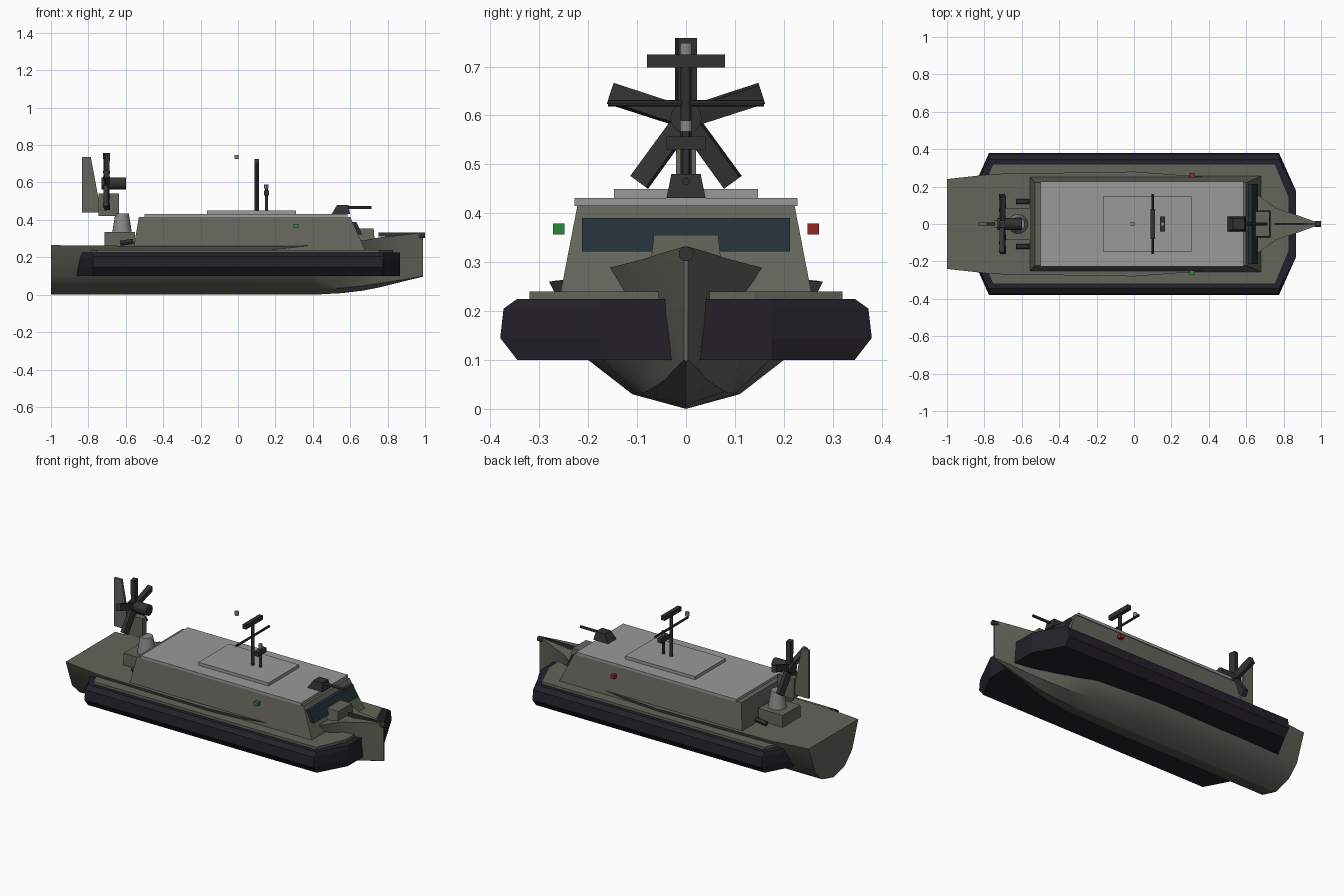
import bpy, math
from mathutils import Matrix, Vector

if "Cube" in bpy.data.objects:
    bpy.data.objects.remove(bpy.data.objects["Cube"])


def mat(name, r, g, b):
    m = bpy.data.materials.new(name)
    m.diffuse_color = (r, g, b, 1)
    m.use_nodes = True
    m.node_tree.nodes["Principled BSDF"].inputs["Base Color"].default_value = m.diffuse_color
    return m


OLIVE = mat("olive", .125, .13, .105)
DARK = mat("rubber", .017, .015, .022)
METAL = mat("dark_metal", .03, .033, .032)
GLASS = mat("glass", .018, .03, .04)
ROOF = mat("roof_grey", .32, .32, .32)
LAMP = mat("lamp_grey", .25, .25, .24)
RED = mat("port_red", .3, .02, .02)
GREEN = mat("starboard_green", .02, .25, .05)


def mesh(name, verts, faces, m):
    me = bpy.data.meshes.new(name)
    me.from_pydata([tuple(v) for v in verts], [], faces)
    me.materials.append(m)
    ob = bpy.data.objects.new(name, me)
    bpy.context.collection.objects.link(ob)
    return ob


def loft(name, rings, m):
    """Skin a list of equal-length closed rings and cap both ends."""
    n = len(rings[0])
    faces = [(i * n + j, i * n + (j + 1) % n, (i + 1) * n + (j + 1) % n, (i + 1) * n + j)
             for i in range(len(rings) - 1) for j in range(n)]
    last = (len(rings) - 1) * n
    faces += [tuple(range(n))[::-1], tuple(range(last, last + n))]
    return mesh(name, [v for r in rings for v in r], faces, m)


def rect(x0, x1, y, z):
    return [(x0, -y, z), (x1, -y, z), (x1, y, z), (x0, y, z)]


def octagon(x, xin, y, yin, z):
    return [(-xin, -y, z), (xin, -y, z), (x, -yin, z), (x, yin, z),
            (xin, y, z), (-xin, y, z), (-x, yin, z), (-x, -yin, z)]


def box(name, x0, x1, y, z0, z1, m, yc=0):
    ob = loft(name, [rect(x0, x1, y, z0), rect(x0, x1, y, z1)], m)
    ob.location.y = yc
    return ob


def tube(name, a, b, r0, r1, m, n=16):
    """Cylinder or cone from point a to point b."""
    a, b = Vector(a), Vector(b)
    q = (b - a).to_track_quat('Z', 'Y')
    ring = lambda p, r: [p + q @ Vector((r * math.cos(2 * math.pi * k / n),
                                         r * math.sin(2 * math.pi * k / n), 0)) for k in range(n)]
    return smooth(loft(name, [ring(a, r0), ring(b, r1)], m))


def smooth(ob):
    bpy.ops.object.select_all(action='DESELECT')
    ob.select_set(True)
    bpy.context.view_layer.objects.active = ob
    bpy.ops.object.shade_smooth_by_angle(angle=math.radians(30))
    return ob


# Hull: x, deck half-width, deck z, bilge y, bilge z, chine y, chine z, keel z
stations = [(-1, .24, .265, .18, .10, .11, .03, 0), (-.75, .268, .262, .19, .10, .11, .03, 0),
            (0, .28, .26, .20, .10, .11, .03, 0), (.4, .25, .262, .17, .10, .10, .03, 0),
            (.55, .20, .275, .12, .11, .08, .035, .008), (.67, .15, .29, .085, .13, .06, .048, .022),
            (.76, .085, .307, .055, .15, .04, .062, .04), (.88, .045, .32, .035, .17, .025, .08, .07),
            (.99, .004, .332, .004, .20, .004, .10, .097)]
hull = []
for x, yd, zd, yb, zb, yc, zc, zk in stations:
    half = [(yc, zc), (yb, zb), (yd, zd)]
    hull.append([(x, 0, zk)] + [(x, y, z) for y, z in half] + [(x, -y, z) for y, z in half[::-1]])
smooth(loft("hull", hull, OLIVE))
tube("bow_roller", (.965, 0, .317), (1, 0, .317), .015, .015, METAL)
box("bow_rail", .75, .98, .006, .31, .332, METAL)

# Rubber skirt and side deck
loft("skirt", [octagon(.867, .775, .38 + d, .175, z)
               for z, d in ((.10, -.035), (.145, 0), (.205, -.007), (.225, -.035))], DARK)
loft("side_deck", [octagon(.83, .755, .32, .14, z) for z in (.20, .24)], OLIVE)

# Cabin and roof
loft("cabin", [rect(-.56, .68, .256, .24), rect(-.53, .60, .222, .416)], OLIVE)
box("roof", -.50, .585, .228, .415, .431, ROOF)
box("roof_hatch", -.165, .31, .147, .43, .45, ROOF)
loft("windshield", [rect(.61, .664, .213, .322), rect(.59, .632, .213, .39)], GLASS)
loft("bow_locker", [rect(.60, .735, .078, .24), rect(.60, .725, .066, .355)], OLIVE)

# Roof gun
loft("gun_mount", [rect(.50, .60, .04, .431), rect(.53, .59, .03, .48)], METAL)
tube("gun_barrel", (.57, 0, .465), (.715, 0, .465), .008, .008, METAL, 12)

# Mast with scanner bar, cross arm and second pole
tube("mast", (.1, 0, .45), (.1, 0, .71), .011, .011, METAL, 12)
box("scanner_bar", .088, .112, .08, .698, .725, METAL)
tube("cross_arm", (.1, -.16, .625), (.1, .16, .625), .007, .007, METAL, 8)
tube("sensor_pole", (.152, 0, .45), (.152, 0, .57), .008, .008, METAL, 12)
box("sensor_box", .138, .166, .04, .53, .557, METAL)
tube("pole_lamp", (.152, 0, .567), (.152, 0, .59), .012, .012, LAMP, 12)
tube("top_lamp", (-.008, 0, .725), (-.008, 0, .748), .012, .012, LAMP, 12)
for name, y, m in (("port_light", .26, RED), ("starboard_light", -.26, GREEN)):
    box(name, .297, .323, .012, .357, .379, m, y)

# Stern drive: base, pedestal, pylon, rudder
box("engine_base", -.715, -.55, .085, .25, .335, OLIVE)
tube("pedestal", (-.62, 0, .335), (-.62, 0, .435), .052, .036, LAMP, 20)
box("pylon", -.745, -.635, .02, .42, .542, OLIVE)
profile = [(-.835, .735), (-.787, .735), (-.745, .51), (-.745, .44), (-.835, .44)]
loft("rudder", [[(x, y, z) for x, z in profile] for y in (.008, -.008)], OLIVE)
for s in (-1, 1):
    tube("exhaust", (-.63, s * .12, .275), (-.56, s * .12, .285), .014, .014, METAL, 12)

# Fan hub and five pitched blades
tube("fan_hub", (-.73, 0, .595), (-.60, 0, .595), .032, .032, METAL)
for k in range(5):
    ob = loft("fan_blade", [rect(-.012, .012, .02, .01), rect(-.014, .014, .02, .163)], METAL)
    ob.matrix_world = (Matrix.Translation((-.703, 0, .595))
                       @ Matrix.Rotation(2 * math.pi * k / 5, 4, 'X')
                       @ Matrix.Rotation(math.radians(12), 4, 'Z'))
